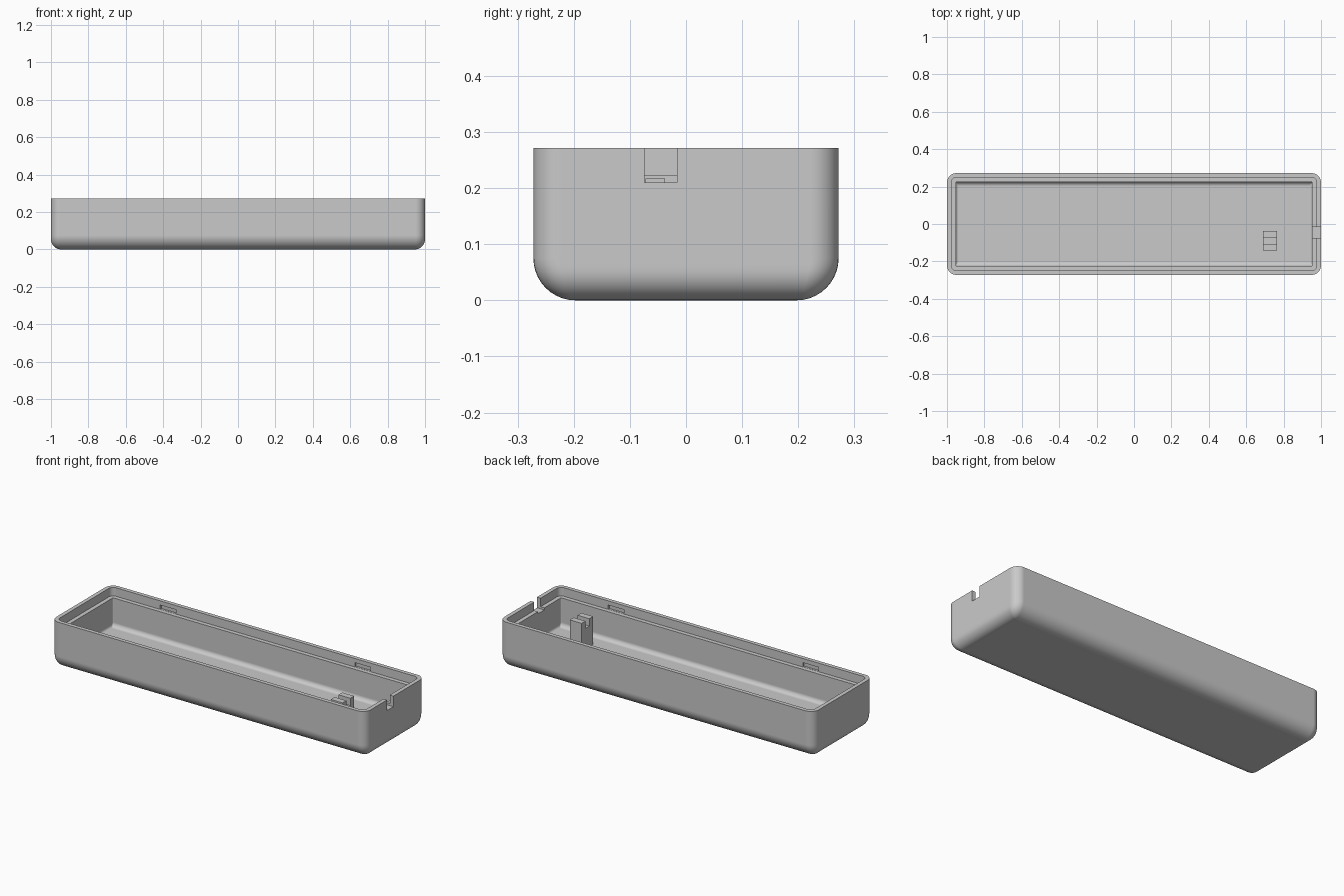
import bpy, bmesh
from math import sin, cos, pi, sqrt

if "Cube" in bpy.data.objects:
    bpy.data.objects.remove(bpy.data.objects["Cube"])

HX, HY, TOP = 1.0, 0.272, 0.271      # outer half sizes and height
LEDGE, FLOOR = 0.222, 0.058          # inner step and cavity floor heights
GREY = (0.59, 0.59, 0.59, 1)

grey = bpy.data.materials.new("plain grey")
grey.use_nodes = True
grey.diffuse_color = GREY
grey.node_tree.nodes["Principled BSDF"].inputs["Base Color"].default_value = GREY


def make_object(name, bm):
    bmesh.ops.recalc_face_normals(bm, faces=bm.faces)
    mesh = bpy.data.meshes.new(name)
    bm.to_mesh(mesh)
    bm.free()
    mesh.materials.append(grey)
    obj = bpy.data.objects.new(name, mesh)
    bpy.context.collection.objects.link(obj)
    return obj


def box(name, low, high):
    bm = bmesh.new()
    bmesh.ops.create_cube(bm, size=1)
    for v in bm.verts:
        v.co = [(a + b) / 2 + c * (b - a) for a, b, c in zip(low, high, v.co)]
    return make_object(name, bm)


def ring(bm, hx, hy, r, z, steps=8):
    """Rounded rectangle of vertices at height z."""
    verts = []
    for q, (sx, sy) in enumerate([(1, 1), (-1, 1), (-1, -1), (1, -1)]):
        for i in range(steps + 1):
            a = (q + i / steps) * pi / 2
            verts.append(bm.verts.new((sx * (hx - r) + r * cos(a),
                                       sy * (hy - r) + r * sin(a), z)))
    return verts


def inset(r, h):
    """How far a fillet of radius r pulls in at height h above its base."""
    return r - sqrt(max(r * r - max(r - h, 0) ** 2, 0))


def fillet(bm, hx, hy, corner, rx, ry, base, steps=10):
    """Rings of a rounded bottom edge, from the lowest upwards."""
    rings = []
    for i in range(steps + 1):
        h = max(rx, ry) * (1 - cos(i / steps * pi / 2))
        dx, dy = inset(rx, h), inset(ry, h)
        rings.append(ring(bm, hx - dx, hy - dy, max(corner - dx, 0.004), base + h))
    return rings


def cut(target, cutter):
    mod = target.modifiers.new("cut", 'BOOLEAN')
    mod.object = cutter
    mod.operation = 'DIFFERENCE'
    mod.solver = 'EXACT'
    bpy.context.view_layer.objects.active = target
    bpy.ops.object.modifier_apply(modifier=mod.name)
    bpy.data.objects.remove(cutter)


# Tray: outer skin, rim, stepped lip and hollow as one closed loft
bm = bmesh.new()
rings = fillet(bm, HX, HY, 0.05, 0.055, 0.075, 0)
rings.append(ring(bm, HX, HY, 0.05, TOP))
rings.append(ring(bm, HX - 0.023, HY - 0.023, 0.027, TOP))
rings.append(ring(bm, HX - 0.023, HY - 0.023, 0.027, LEDGE))
rings.append(ring(bm, HX - 0.047, HY - 0.047, 0.006, LEDGE))
rings += reversed(fillet(bm, HX - 0.047, HY - 0.047, 0.006, 0.015, 0.024, FLOOR))
for lower, upper in zip(rings, rings[1:]):
    n = len(lower)
    for i in range(n):
        j = (i + 1) % n
        bm.faces.new((lower[i], lower[j], upper[j], upper[i]))
bm.faces.new(rings[0])
bm.faces.new(rings[-1])
tray = make_object("tray", bm)

# Cable notch in the end wall
cut(tray, box("notch_cutter", (0.9, -0.074, 0.21), (1.1, -0.016, 0.4)))

# Snap recesses in the lip of both long walls
for x in (-0.62, 0.62):
    for side in (-1, 1):
        near, far = sorted((side * 0.24, side * 0.26))
        cut(tray, box("recess_cutter", (x - 0.05, near, LEDGE + 0.001),
                      (x + 0.05, far, 0.247)))

bpy.ops.object.select_all(action='DESELECT')
tray.select_set(True)
bpy.context.view_layer.objects.active = tray
bpy.ops.object.shade_smooth_by_angle(angle=pi / 6)
weighted = tray.modifiers.new("weighted normals", 'WEIGHTED_NORMAL')
weighted.keep_sharp = True

# Forked post standing on the floor
post = box("forked_post", (0.69, -0.142, FLOOR - 0.01), (0.765, -0.037, 0.217))
cut(post, box("slot_cutter", (0.6, -0.107, 0.175), (0.8, -0.072, 0.3)))
